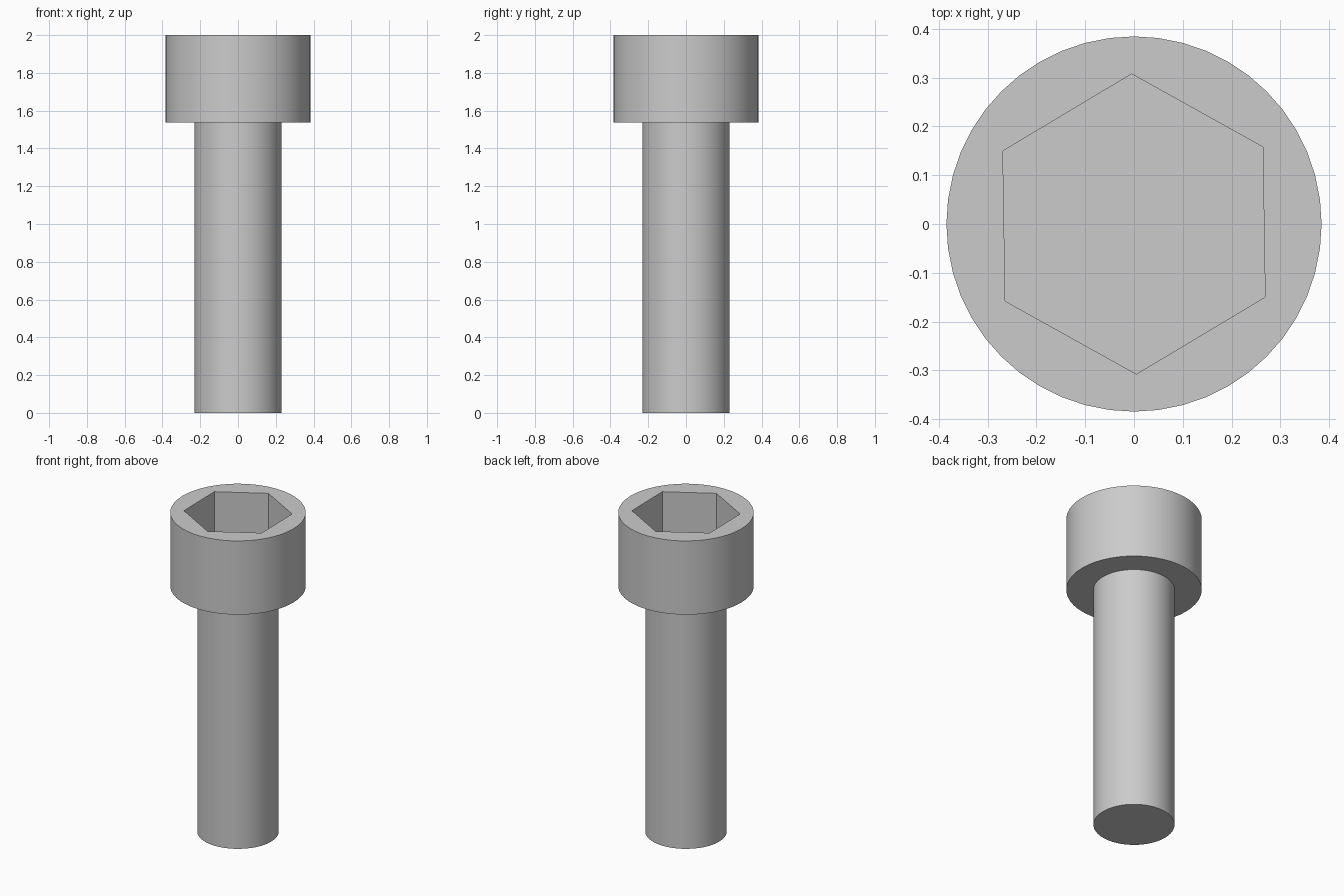
import bpy
import math

cube = bpy.data.objects.get("Cube")
if cube:
    bpy.data.objects.remove(cube, do_unlink=True)

# Proportions in bolt units, scaled so the whole length is 2
U = 2 / 26
HEIGHT = 26 * U
HEAD_BASE = 20 * U
SOCKET_FLOOR = 22 * U

steel = bpy.data.materials.new("steel_grey")
steel.use_nodes = True
GREY = (0.6, 0.6, 0.6, 1)
steel.diffuse_color = GREY
steel.node_tree.nodes["Principled BSDF"].inputs["Base Color"].default_value = GREY


def prism(name, radius, bottom, top, sides, turn=0):
    """Upright prism standing between two heights."""
    bpy.ops.mesh.primitive_cylinder_add(
        vertices=sides, radius=radius, depth=top - bottom,
        location=(0, 0, (bottom + top) / 2), rotation=(0, 0, turn))
    obj = bpy.context.object
    obj.name = name
    obj.data.materials.append(steel)
    return obj


def smooth(obj):
    bpy.ops.object.select_all(action='DESELECT')
    obj.select_set(True)
    bpy.context.view_layer.objects.active = obj
    bpy.ops.object.shade_smooth_by_angle(angle=math.radians(30))


# Shaft
shaft = prism("shaft", 3 * U, 0, HEAD_BASE, 48)
smooth(shaft)

# Head with a hexagonal socket, turned very slightly
head = prism("head", 5 * U, HEAD_BASE, HEIGHT, 48)
cutter = prism("socket_cutter", 4 * U, SOCKET_FLOOR, HEIGHT + U, 6, math.radians(0.9))
socket = head.modifiers.new("socket", 'BOOLEAN')
socket.operation = 'DIFFERENCE'
socket.solver = 'EXACT'
socket.object = cutter
bpy.context.view_layer.objects.active = head
bpy.ops.object.modifier_apply(modifier=socket.name)
bpy.data.objects.remove(cutter, do_unlink=True)
smooth(head)
